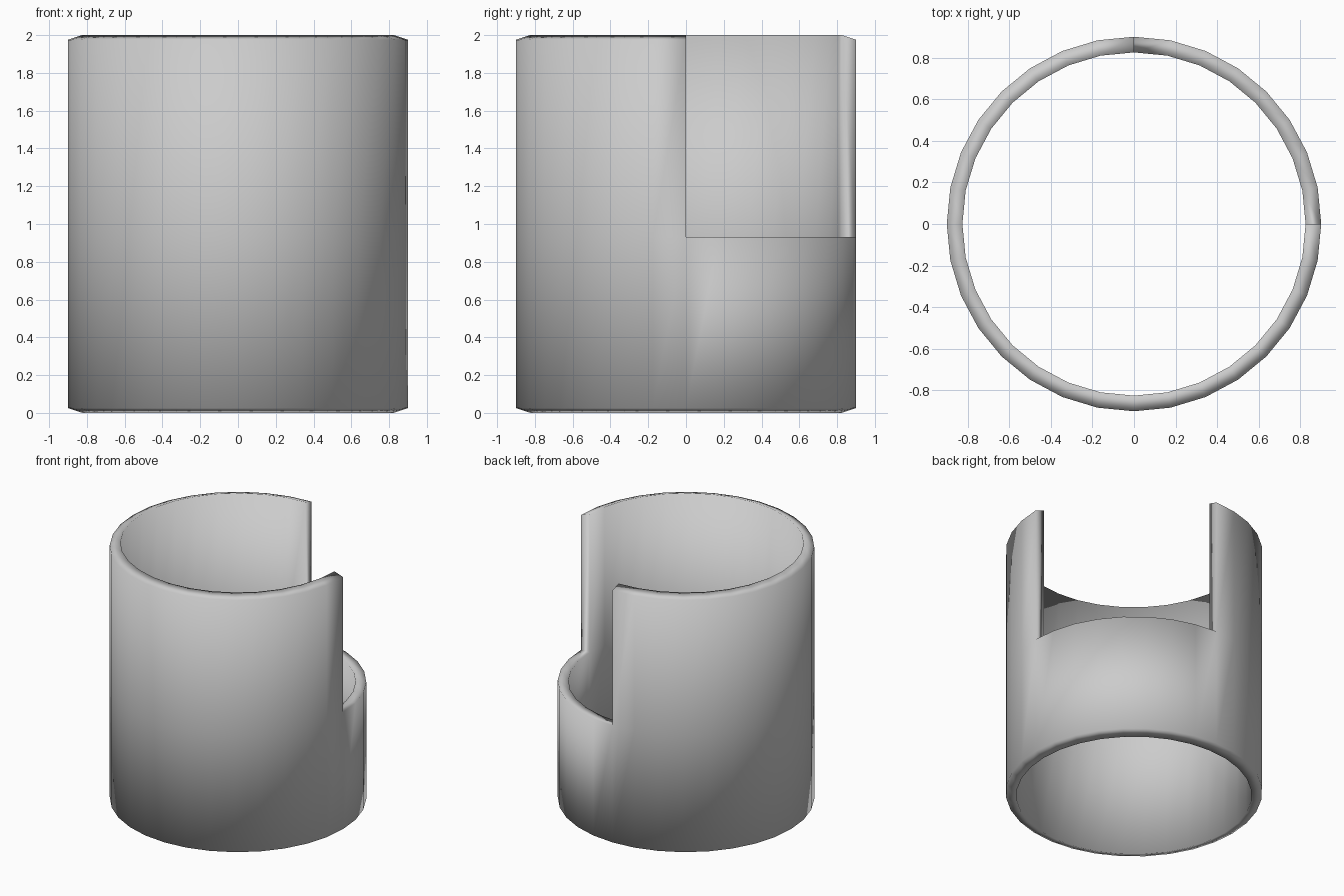
import bpy, bmesh, math

if "Cube" in bpy.data.objects:
    bpy.data.objects.remove(bpy.data.objects["Cube"])

N = 32                      # sides around the tube
R_OUT, R_IN = 0.9, 0.825    # wall radii
CUT = 0.93                  # height of the notch floor

bm = bmesh.new()

# Rings of vertices: outer wall has lowered rims, inner wall is full height
def ring(r, z):
    return [bm.verts.new((r * math.cos(2 * math.pi * i / N),
                          r * math.sin(2 * math.pi * i / N), z)) for i in range(N)]

outer = [ring(R_OUT, z) for z in (0.025, CUT, 1.975)]
inner = [ring(R_IN, z) for z in (0.0, CUT, 2.0)]

# Walls and rims, with the upper half left out in the back right quarter
for i in range(N):
    j = (i + 1) % N
    top = 1 if i < N // 4 else 2
    for k in range(top):
        bm.faces.new((outer[k][i], outer[k][j], outer[k + 1][j], outer[k + 1][i]))
        bm.faces.new((inner[k][j], inner[k][i], inner[k + 1][i], inner[k + 1][j]))
    bm.faces.new((outer[top][i], outer[top][j], inner[top][j], inner[top][i]))
    bm.faces.new((inner[0][i], inner[0][j], outer[0][j], outer[0][i]))

# Upright end faces of the notch
for i in (0, N // 4):
    bm.faces.new((outer[1][i], outer[2][i], inner[2][i], inner[1][i]))

bmesh.ops.recalc_face_normals(bm, faces=bm.faces[:])
for f in bm.faces:
    f.smooth = True
mesh = bpy.data.meshes.new("notched_tube")
bm.to_mesh(mesh)
bm.free()
tube = bpy.data.objects.new("notched_tube", mesh)
bpy.context.collection.objects.link(tube)
# Longest side is the height
